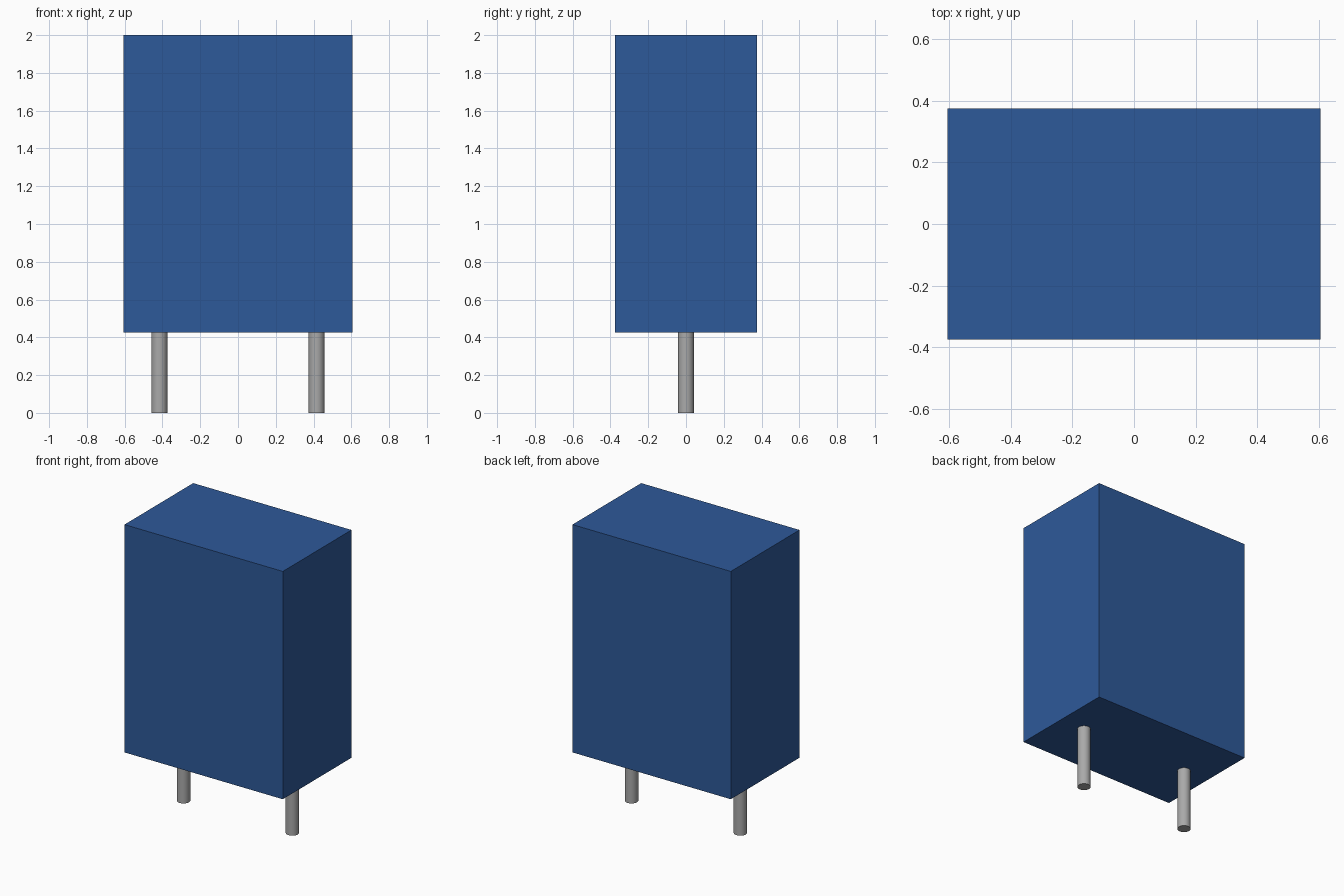
import bpy
import math

cube = bpy.data.objects.get("Cube")
if cube:
    bpy.data.objects.remove(cube, do_unlink=True)


def make_material(name, colour):
    mat = bpy.data.materials.new(name)
    mat.use_nodes = True
    mat.diffuse_color = colour
    mat.node_tree.nodes["Principled BSDF"].inputs["Base Color"].default_value = colour
    return mat


BLUE = make_material("blue_casing", (0.027, 0.10, 0.32, 1))
GREY = make_material("grey_metal", (0.40, 0.40, 0.40, 1))

WIDTH, DEPTH, TOP, BASE = 1.21, 0.75, 2.0, 0.426
LEG_X, LEG_RADIUS = 0.416, 0.042

# Box-shaped casing
bpy.ops.mesh.primitive_cube_add(size=1, location=(0, 0, (TOP + BASE) / 2))
casing = bpy.context.object
casing.name = "casing"
casing.scale = (WIDTH, DEPTH, TOP - BASE)
bpy.ops.object.transform_apply(location=False, rotation=False, scale=True)
casing.data.materials.append(BLUE)

# Round wire legs, ending flush with the underside of the casing
for side, name in ((-1, "right_leg"), (1, "left_leg")):
    bpy.ops.mesh.primitive_cylinder_add(
        vertices=32, radius=LEG_RADIUS, depth=BASE,
        location=(side * LEG_X, 0, BASE / 2))
    leg = bpy.context.object
    leg.name = name
    leg.data.materials.append(GREY)
    bpy.ops.object.shade_smooth_by_angle(angle=math.radians(30))
